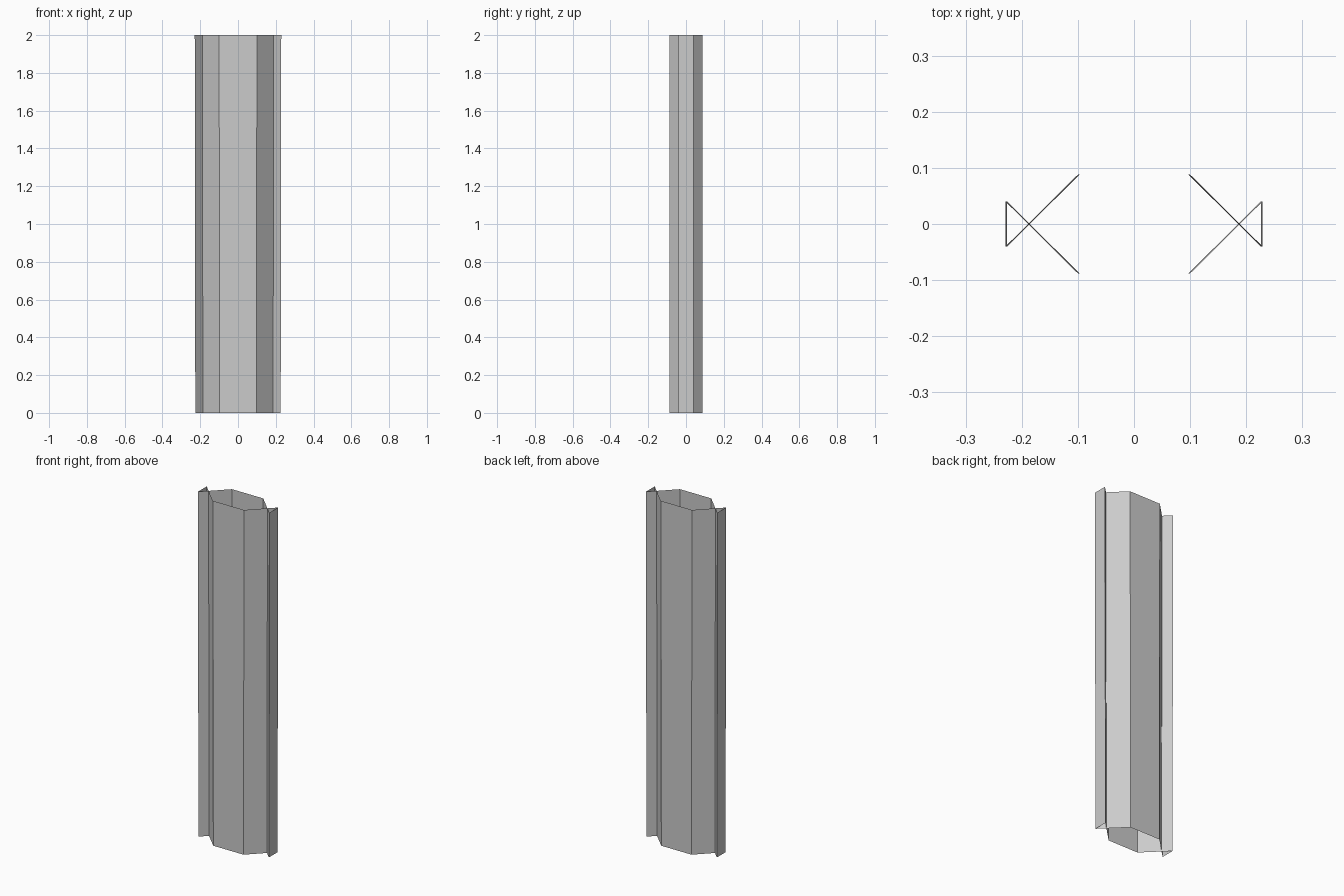
import bpy
import bmesh

if "Cube" in bpy.data.objects:
    bpy.data.objects.remove(bpy.data.objects["Cube"])

# Quarter-wise dimensions (flat half width, flange edge half width) at each end
LEVELS = [(0.0, 0.097, 0.226), (2.0, 0.100, 0.229)]
HALF_DEPTH = 0.088
FLANGE_DEPTH = 0.040


def outline(flat, edge):
    # One closed strip that crosses itself on each side, forming the side flanges
    right = [(flat, -HALF_DEPTH), (edge, FLANGE_DEPTH),
             (edge, -FLANGE_DEPTH), (flat, HALF_DEPTH)]
    return right + [(-x, -y) for x, y in right]


metal = bpy.data.materials.new("light grey")
metal.diffuse_color = (0.6, 0.6, 0.6, 1.0)
metal.use_nodes = True
metal.node_tree.nodes["Principled BSDF"].inputs["Base Color"].default_value = metal.diffuse_color

# Open-ended folded sheet tube
bm = bmesh.new()
rings = [[bm.verts.new((x, y, z)) for x, y in outline(flat, edge)]
         for z, flat, edge in LEVELS]
low, high = rings
n = len(low)
for i in range(n):
    j = (i + 1) % n
    face = bm.faces.new((low[i], low[j], high[j], high[i]))
    # the flange end plates run the other way round the loop
    if i in (1, 5):
        face.normal_flip()

mesh = bpy.data.meshes.new("folded_tube")
bm.to_mesh(mesh)
bm.free()
mesh.materials.append(metal)
tube = bpy.data.objects.new("folded_tube", mesh)
bpy.context.collection.objects.link(tube)
